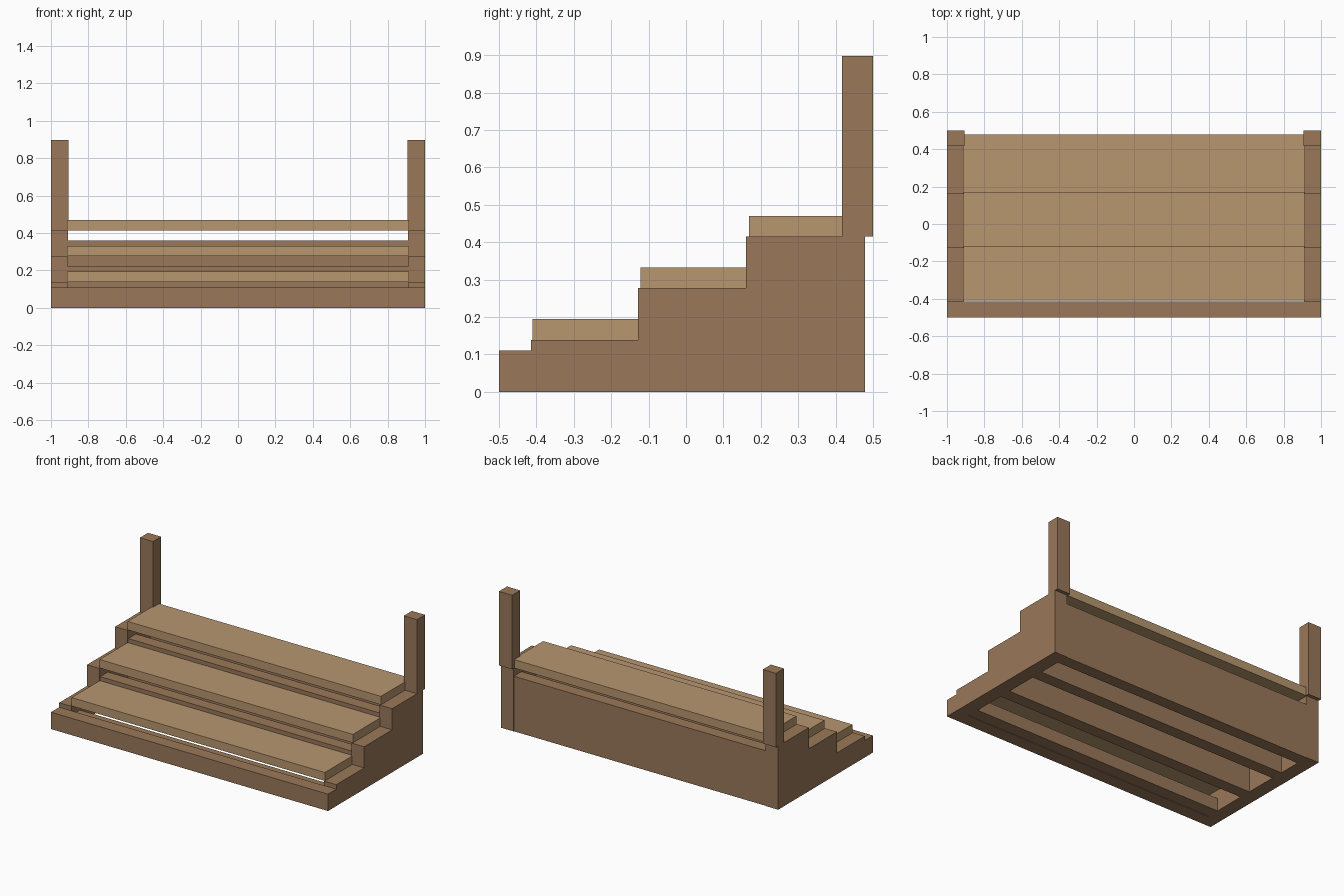
import bpy, bmesh

if "Cube" in bpy.data.objects:
    bpy.data.objects.remove(bpy.data.objects["Cube"])


def material(name, color):
    m = bpy.data.materials.new(name)
    m.diffuse_color = color
    m.use_nodes = True
    m.node_tree.nodes["Principled BSDF"].inputs["Base Color"].default_value = m.diffuse_color
    return m


FRAME = material("frame_wood", (0.32, 0.19, 0.10, 1))
TREAD = material("tread_wood", (0.48, 0.31, 0.16, 1))


def finish(name, bm, mat):
    bmesh.ops.recalc_face_normals(bm, faces=bm.faces)
    me = bpy.data.meshes.new(name)
    bm.to_mesh(me)
    bm.free()
    me.materials.append(mat)
    ob = bpy.data.objects.new(name, me)
    bpy.context.collection.objects.link(ob)
    return ob


def extrude_x(name, profile, x0, x1, mat):
    """Extrude a (y, z) outline from x0 to x1."""
    bm = bmesh.new()
    face = bm.faces.new([bm.verts.new((x0, y, z)) for y, z in profile])
    out = bmesh.ops.extrude_face_region(bm, geom=[face])
    verts = [g for g in out["geom"] if isinstance(g, bmesh.types.BMVert)]
    bmesh.ops.translate(bm, verts=verts, vec=(x1 - x0, 0, 0))
    return finish(name, bm, mat)


def board(name, x0, x1, y0, y1, z0, z1, mat):
    return extrude_x(name, [(y0, z0), (y1, z0), (y1, z1), (y0, z1)], x0, x1, mat)


BACK = 0.478
RUN, RISE = 0.289, 0.138

# Stepped side stringers and the rear posts standing on them
stair = [(BACK, 0), (-0.415, 0), (-0.415, 0.139), (-0.128, 0.139),
         (-0.128, 0.277), (0.161, 0.277), (0.161, 0.415), (BACK, 0.415)]
for side, s in (("left", -1), ("right", 1)):
    extrude_x(side + "_stringer", stair, s * 0.91, s, FRAME)
    board(side + "_post", s * 0.905, s, 0.417, 0.5, 0.415, 0.898, FRAME)

# Front kick board across the full width
board("front_board", -1, 1, -0.5, -0.415, 0, 0.11, FRAME)

# One cross beam and one tread per step
for i in range(3):
    y = -0.41 + i * RUN
    z = 0.139 + i * RISE
    board(f"cross_beam_{i + 1}", -0.91, 0.91, y, y + 0.08, 0, z - 0.056, FRAME)
    end = BACK if i == 2 else y + RUN
    board(f"tread_{i + 1}", -0.914, 0.914, y, end, z, z + 0.055, TREAD)

# Back board closing the rear
board("back_board", -0.91, 0.91, BACK - 0.083, BACK - 0.003, 0, 0.359, FRAME)
